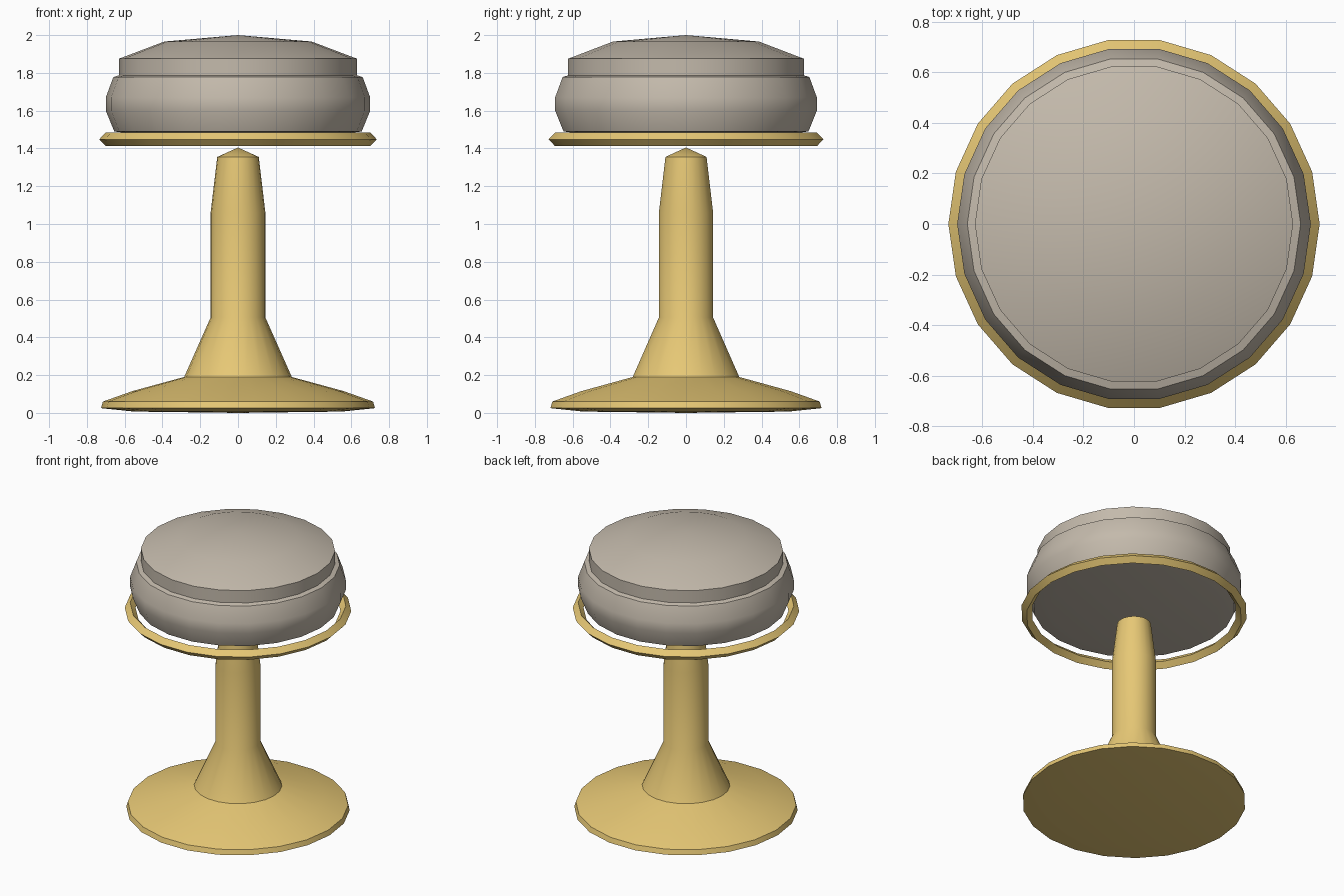
import bpy, bmesh, math

if "Cube" in bpy.data.objects:
    bpy.data.objects.remove(bpy.data.objects["Cube"])

SIDES = 22


def material(name, rgb):
    m = bpy.data.materials.new(name)
    m.diffuse_color = (*rgb, 1.0)
    m.use_nodes = True
    m.node_tree.nodes["Principled BSDF"].inputs["Base Color"].default_value = m.diffuse_color
    return m


def lathe(name, profile, mat, closed=False):
    """Revolve (radius, z) points around z; radius 0 becomes a single pole."""
    bm = bmesh.new()
    rings = []
    for r, z in profile:
        if r == 0:
            rings.append([bm.verts.new((0, 0, z))] * SIDES)
        else:
            rings.append([bm.verts.new((r * math.cos(2 * math.pi * i / SIDES),
                                        r * math.sin(2 * math.pi * i / SIDES), z))
                          for i in range(SIDES)])
    pairs = list(zip(rings, rings[1:]))
    if closed:
        pairs.append((rings[-1], rings[0]))
    for a, b in pairs:
        for i in range(SIDES):
            j = (i + 1) % SIDES
            bm.faces.new(list(dict.fromkeys((a[i], a[j], b[j], b[i]))))
    bmesh.ops.recalc_face_normals(bm, faces=bm.faces)
    mesh = bpy.data.meshes.new(name)
    bm.to_mesh(mesh)
    bm.free()
    mesh.materials.append(mat)
    ob = bpy.data.objects.new(name, mesh)
    bpy.context.collection.objects.link(ob)
    bpy.ops.object.select_all(action='DESELECT')
    ob.select_set(True)
    bpy.context.view_layer.objects.active = ob
    bpy.ops.object.shade_smooth_by_angle(angle=math.radians(40))
    return ob


gold = material("brass", (0.80, 0.58, 0.18))
fabric = material("upholstery", (0.55, 0.49, 0.41))

# Foot plate flaring up into the column, with a shallow pointed cap
lathe("pedestal", [(0, 0), (0.55, 0.007), (0.725, 0.025), (0.715, 0.06),
                   (0.56, 0.115), (0.285, 0.19), (0.145, 0.505),
                   (0.145, 1.06), (0.11, 1.355), (0, 1.405)], gold)

# Thin diamond-section trim ring under the seat
lathe("trim_ring", [(0.735, 1.448), (0.70, 1.484), (0.665, 1.448), (0.70, 1.412)],
      gold, closed=True)

# Padded seat: bulging side, stepped-in band and domed top
lathe("seat_cushion", [(0, 1.468), (0.55, 1.476), (0.655, 1.49), (0.70, 1.60),
                       (0.70, 1.67), (0.66, 1.778), (0.63, 1.787), (0.63, 1.875),
                       (0.39, 1.966), (0, 2.0)], fabric)
